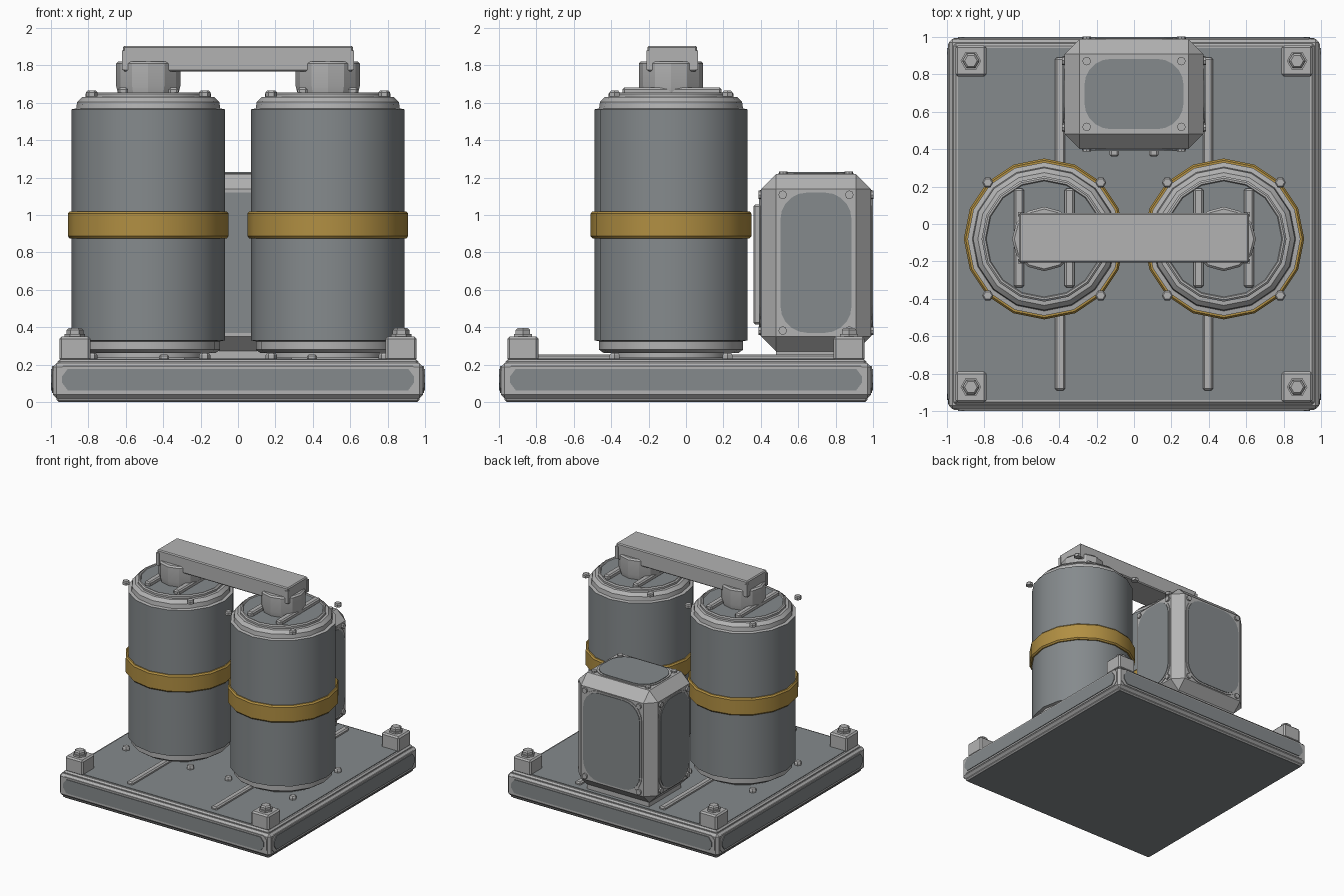
import bpy, bmesh, math
from mathutils import Matrix, Vector

if "Cube" in bpy.data.objects:
    bpy.data.objects.remove(bpy.data.objects["Cube"])


def material(name, rgb):
    m = bpy.data.materials.new(name)
    m.diffuse_color = (*rgb, 1)
    m.use_nodes = True
    m.node_tree.nodes["Principled BSDF"].inputs["Base Color"].default_value = m.diffuse_color
    return m


LIGHT = material("light_grey", (0.45, 0.45, 0.45))
DARK = material("steel_grey", (0.235, 0.255, 0.265))
GOLD = material("ochre", (0.44, 0.275, 0.055))


def finish(name, bm, mats, smooth=False):
    bmesh.ops.recalc_face_normals(bm, faces=bm.faces)
    me = bpy.data.meshes.new(name)
    bm.to_mesh(me)
    bm.free()
    for m in mats:
        me.materials.append(m)
    if smooth:
        me.shade_smooth()
        me.set_sharp_from_angle(angle=math.radians(28))
    ob = bpy.data.objects.new(name, me)
    bpy.context.scene.collection.objects.link(ob)
    return ob


def box(name, lo, hi, mat, bevel=0.0):
    """Box between two corners with optional chamfer."""
    bm = bmesh.new()
    lo, hi = Vector(lo), Vector(hi)
    size = hi - lo
    bmesh.ops.create_cube(bm, size=1, matrix=Matrix.Translation((lo + hi) / 2)
                          @ Matrix.Diagonal((*size, 1)))
    if bevel:
        bmesh.ops.bevel(bm, geom=list(bm.edges), offset=bevel, segments=1,
                        affect='EDGES', profile=0.5)
    return finish(name, bm, [mat])


def lathe(name, centre, profile, sides, mats, rule=None, smooth=False, turn=0.0):
    """Closed turned solid from (radius, height) points; rule picks the face colour."""
    bm = bmesh.new()
    rings = []
    for r, z in profile:
        rings.append([bm.verts.new((centre[0] + r * math.cos(turn + math.tau * i / sides),
                                    centre[1] + r * math.sin(turn + math.tau * i / sides), z))
                      for i in range(sides)])
    for a, b in zip(rings, rings[1:]):
        for i in range(sides):
            j = (i + 1) % sides
            bm.faces.new((a[i], a[j], b[j], b[i]))
    bm.faces.new(rings[0])
    bm.faces.new(rings[-1])
    bm.normal_update()
    if rule:
        for f in bm.faces:
            f.material_index = rule(f)
    return finish(name, bm, mats, smooth)


def plate(name, origin, u, v, half_u, half_v, corner, depth, mat, steps=1):
    """Cut-corner or round-cornered plate raised along u x v."""
    u, v, o = Vector(u), Vector(v), Vector(origin)
    n = u.cross(v)
    cu, cv = corner
    pts = []
    for k, (sx, sy) in enumerate(((1, 1), (-1, 1), (-1, -1), (1, -1))):
        for i in range(steps + 1):
            a = math.pi / 2 * (k + i / steps)
            pts.append((sx * (half_u - cu) + cu * math.cos(a),
                        sy * (half_v - cv) + cv * math.sin(a)))
    bm = bmesh.new()
    a = [bm.verts.new(o + u * p + v * q - n * 0.004) for p, q in pts]
    b = [bm.verts.new(o + u * p + v * q + n * depth) for p, q in pts]
    bm.faces.new(a)
    bm.faces.new(b)
    for i in range(len(a)):
        j = (i + 1) % len(a)
        bm.faces.new((a[i], a[j], b[j], b[i]))
    return finish(name, bm, [mat])


def bolt(name, x, y, z0, z1, r):
    h = (z1 - z0) * 0.3
    lathe(name, (x, y), [(r, z0), (r, z1 - h), (r * 0.75, z1)], 6, [LIGHT])


# Base: frame, bottom flange, deck and perimeter panels
box("base_flange", (-0.97, -0.97, 0.002), (0.97, 0.97, 0.04), LIGHT, 0.01)
box("base_frame", (-0.99, -0.99, 0.02), (0.99, 0.99, 0.208), LIGHT, 0.02)
box("base_rim", (-0.965, -0.965, 0.19), (0.965, 0.965, 0.228), LIGHT, 0.012)
plate("deck", (0, 0, 0.228), (1, 0, 0), (0, 1, 0), 0.94, 0.94, (0.01, 0.01), 0.005, DARK)
plate("underside", (0, 0, 0.004), (1, 0, 0), (0, -1, 0), 0.96, 0.96, (0.01, 0.01), 0.004, DARK)
for k in range(4):
    a = k * math.pi / 2
    n = Vector((math.cos(a), math.sin(a), 0))
    u = Vector((-n.y, n.x, 0))
    plate("base_side_rim", n * 0.988 + Vector((0, 0, 0.12)), u, (0, 0, 1),
          0.965, 0.072, (0.03, 0.03), 0.006, LIGHT)
    plate("base_side_panel", n * 0.994 + Vector((0, 0, 0.12)), u, (0, 0, 1),
          0.94, 0.058, (0.03, 0.04), 0.006, DARK)

# Deck rails and corner mounts
for s in (-1, 1):
    box("deck_rail", (s * 0.395 - 0.027, -0.89, 0.22), (s * 0.395 + 0.027, 0.89, 0.255), LIGHT, 0.01)
    for t in (-1, 1):
        x, y = s * 0.872, t * 0.872
        box("corner_mount", (x - 0.083, y - 0.083, 0.22), (x + 0.083, y + 0.083, 0.35), LIGHT, 0.012)
        lathe("mount_washer", (x, y), [(0.055, 0.345), (0.055, 0.365)], 6, [LIGHT])
        bolt("mount_bolt", x, y, 0.36, 0.395, 0.045)


# Tanks
def tank_colour(f):
    z, n = f.calc_center_median().z, f.normal
    wall = abs(n.z) < 0.1 and 0.35 < z < 1.56
    return 1 if wall or len(f.verts) > 4 else 0


TANK = [(0.31, 0.235), (0.31, 0.262), (0.36, 0.262), (0.385, 0.28), (0.385, 0.325),
        (0.41, 0.33), (0.41, 1.565), (0.385, 1.57), (0.38, 1.605), (0.355, 1.63),
        (0.335, 1.632), (0.335, 1.648), (0.325, 1.656), (0.315, 1.656), (0.31, 1.648)]
for s in (-1, 1):
    cx, cy = s * 0.48, -0.08
    lathe("tank", (cx, cy), TANK, 16, [LIGHT, DARK], tank_colour, smooth=True)
    lathe("tank_band", (cx, cy), [(0.405, 0.875), (0.42, 0.875), (0.43, 0.887), (0.43, 1.008),
                                  (0.42, 1.02), (0.405, 1.02)], 16, [GOLD], smooth=True)
    for dx in (-0.302, 0.302):
        for dy in (-0.302, 0.302):
            bolt("tank_top_bolt", cx + dx, cy + dy, 1.635, 1.665, 0.03)
            bolt("tank_foot_bolt", cx + dx, cy + dy, 0.228, 0.262, 0.03)
    # Ribs and outlet collar on the tank lid
    for dx in (-0.135, 0.135):
        box("lid_rib", (cx + dx - 0.027, -0.34, 1.64), (cx + dx + 0.027, 0.19, 1.682), LIGHT, 0.01)
    lathe("outlet_collar", (cx, cy), [(0.16, 1.645), (0.172, 1.69), (0.172, 1.81), (0.16, 1.822)],
          12, [LIGHT], smooth=True)
    # Clips on the ends of the bridge
    for y in (-0.2, 0.052):
        box("bridge_clip", (s * 0.605 - 0.014, y - 0.012, 1.775), (s * 0.605 + 0.014, y + 0.012, 1.88), LIGHT)

# Bridge between the tanks
box("bridge", (-0.615, -0.207, 1.768), (0.615, 0.058, 1.905), LIGHT, 0.008)

# Cabinet behind the tanks
C = Vector((0, 0.695, 0.745))
HX, HY, HZ = 0.372, 0.293, 0.475
box("cabinet", C - Vector((HX, HY, HZ)), C + Vector((HX, HY, HZ)), LIGHT, 0.08)
X, Y, Z = Vector((1, 0, 0)), Vector((0, 1, 0)), Vector((0, 0, 1))
faces = [(Y, Z, HX, 0.19, 0.375), (-Y, Z, HX, 0.19, 0.375),
         (-X, Z, HY, 0.265, 0.375), (X, Z, HY, 0.265, 0.375), (X, Y, HZ, 0.265, 0.188)]
for u, v, d, hu, hv in faces:
    n = u.cross(v)
    o = C + n * d
    r = min(0.15, hu * 0.75, hv * 0.75)
    plate("cabinet_panel_trim", o, u, v, hu + 0.013, hv + 0.013, (r, r), 0.006, LIGHT, 5)
    plate("cabinet_panel", o + n * 0.006, u, v, hu, hv, (r, r), 0.005, DARK, 5)
    for s in (-1, 1):
        for t in (-1, 1):
            p = o + u * s * (hu - 0.012) + v * t * (hv - 0.012)
            plate("cabinet_rivet", p, u, v, 0.023, 0.023, (0.023, 0.023), 0.014, LIGHT, 2)
# Cabinet front bars, side bars and feet
for s in (-1, 1):
    box("cabinet_front_bar", (s * 0.105 - 0.025, 0.36, 0.415), (s * 0.105 + 0.025, 0.41, 1.055), LIGHT, 0.01)
box("cabinet_foot", (-0.29, 0.48, 0.225), (0.29, 0.91, 0.29), LIGHT)
